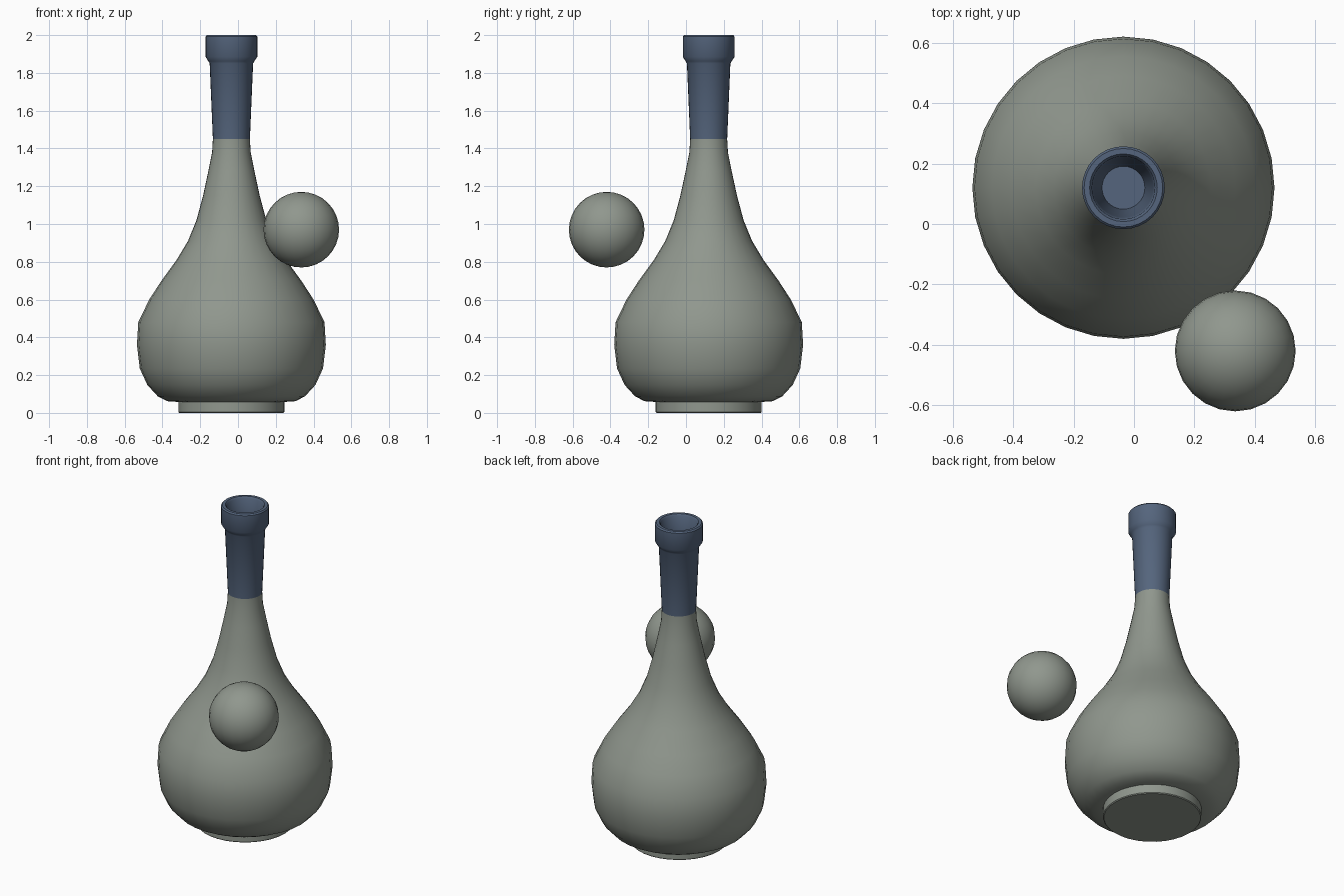
import bpy, bmesh, math

if "Cube" in bpy.data.objects:
    bpy.data.objects.remove(bpy.data.objects["Cube"])

CX, CY, SEG = -0.035, 0.12, 32


def material(name, rgb):
    m = bpy.data.materials.new(name)
    m.diffuse_color = (*rgb, 1)
    m.use_nodes = True
    m.node_tree.nodes["Principled BSDF"].inputs["Base Color"].default_value = m.diffuse_color
    return m


stone = material("grey green", (0.28, 0.31, 0.27))
blue = material("slate blue", (0.09, 0.13, 0.205))


def finish(obj, angle=40):
    bpy.ops.object.select_all(action='DESELECT')
    obj.select_set(True)
    bpy.context.view_layer.objects.active = obj
    bpy.ops.object.shade_smooth_by_angle(angle=math.radians(angle))


def lathe(name, profile, mat):
    """Spin an (r, z) profile about z; a radius of 0 closes the end."""
    bm = bmesh.new()
    verts = [bm.verts.new((r, 0, z)) for r, z in profile]
    edges = [bm.edges.new(p) for p in zip(verts, verts[1:])]
    bmesh.ops.spin(bm, geom=verts + edges, axis=(0, 0, 1), cent=(0, 0, 0),
                   angle=math.tau, steps=SEG)
    bmesh.ops.remove_doubles(bm, verts=bm.verts, dist=1e-4)
    bmesh.ops.recalc_face_normals(bm, faces=bm.faces)
    # profiles run bottom to top, so the lowest outer face must point out
    side = max(bm.faces, key=lambda f: f.calc_center_median().xy.length)
    c = side.calc_center_median()
    if side.normal.x * c.x + side.normal.y * c.y < 0:
        bmesh.ops.reverse_faces(bm, faces=bm.faces)
    me = bpy.data.meshes.new(name)
    bm.to_mesh(me)
    bm.free()
    me.materials.append(mat)
    obj = bpy.data.objects.new(name, me)
    obj.location = (CX, CY, 0)
    bpy.context.collection.objects.link(obj)
    finish(obj)


# Foot and pear-shaped body up to the colour change
lathe("bottle_body", [
    (0, 0), (0.276, 0), (0.281, 0.005), (0.281, 0.058), (0.34, 0.062),
    (0.39, 0.088), (0.445, 0.148), (0.485, 0.235), (0.50, 0.36),
    (0.493, 0.48), (0.435, 0.60), (0.37, 0.70), (0.29, 0.81), (0.23, 0.91),
    (0.185, 1.02), (0.15, 1.15), (0.122, 1.28), (0.102, 1.38),
    (0.098, 1.45)], stone)

# Neck with thick lip and hollow mouth
lathe("bottle_neck", [
    (0.098, 1.45), (0.115, 1.85), (0.122, 1.862), (0.137, 1.885),
    (0.137, 1.992), (0.13, 2.0), (0.112, 2.0), (0.104, 1.99),
    (0.098, 1.88), (0.071, 1.5), (0, 1.5)], blue)

# Floating ball
bpy.ops.mesh.primitive_uv_sphere_add(segments=24, ring_count=16, radius=0.2,
                                     location=(0.335, -0.42, 0.97))
ball = bpy.context.object
ball.name = "ball"
ball.data.materials.append(stone)
finish(ball)
